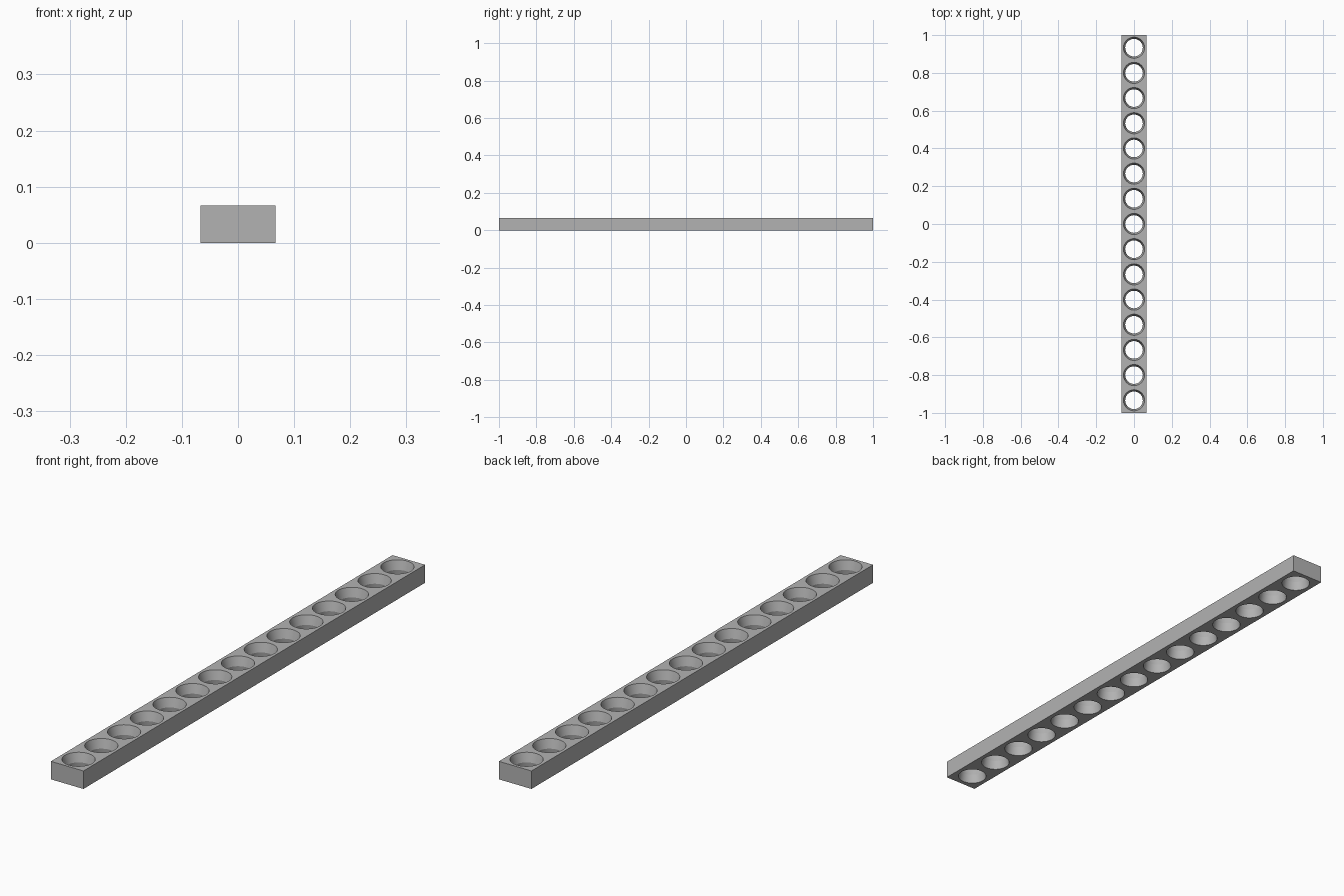
import bpy, bmesh, math

if "Cube" in bpy.data.objects:
    bpy.data.objects.remove(bpy.data.objects["Cube"])

N, PITCH = 15, 2 / 15
W, H = PITCH, PITCH / 2
SEG = 48
# hole profile (radius, height): hourglass tapering to a neck at mid height
PROFILE = [(0.051, 0.0), (0.0465, H / 2), (0.056, H)]

mat = bpy.data.materials.new("light grey")
mat.diffuse_color = (0.45, 0.45, 0.45, 1)
mat.use_nodes = True
mat.node_tree.nodes["Principled BSDF"].inputs["Base Color"].default_value = mat.diffuse_color

bm = bmesh.new()


def square_point(a):
    """Point on the cell border in direction a."""
    c, s = math.cos(a), math.sin(a)
    k = (W / 2) / max(abs(c), abs(s))
    return c * k, s * k


for i in range(N):
    cy = -1 + PITCH * (i + 0.5)
    angles = [2 * math.pi * j / SEG for j in range(SEG)]
    rings = [[bm.verts.new((r * math.cos(a), cy + r * math.sin(a), z)) for a in angles]
             for r, z in PROFILE]
    border = [[bm.verts.new((square_point(a)[0], cy + square_point(a)[1], z)) for a in angles]
              for z in (0, H)]
    for j in range(SEG):
        k = (j + 1) % SEG
        # hole wall
        for lo, hi in zip(rings, rings[1:]):
            bm.faces.new((lo[k], lo[j], hi[j], hi[k])).smooth = True
        # bottom and top plates
        bm.faces.new((rings[0][j], rings[0][k], border[0][k], border[0][j]))
        bm.faces.new((rings[-1][k], rings[-1][j], border[1][j], border[1][k]))
        # outer sides, only on the outside of the bar
        mid = (angles[j] + math.pi / SEG) % (2 * math.pi)
        side = int((mid + math.pi / 4) // (math.pi / 2)) % 4
        if side in (0, 2) or (side == 1 and i == N - 1) or (side == 3 and i == 0):
            bm.faces.new((border[0][j], border[0][k], border[1][k], border[1][j]))

bmesh.ops.remove_doubles(bm, verts=bm.verts, dist=1e-5)
bmesh.ops.recalc_face_normals(bm, faces=bm.faces)
me = bpy.data.meshes.new("perforated_bar")
bm.to_mesh(me)
bm.free()
me.materials.append(mat)
bar = bpy.data.objects.new("perforated_bar", me)
bpy.context.collection.objects.link(bar)

# keep rims and corners crisp
bpy.context.view_layer.objects.active = bar
bar.select_set(True)
bpy.ops.object.shade_smooth_by_angle(angle=math.radians(15))
